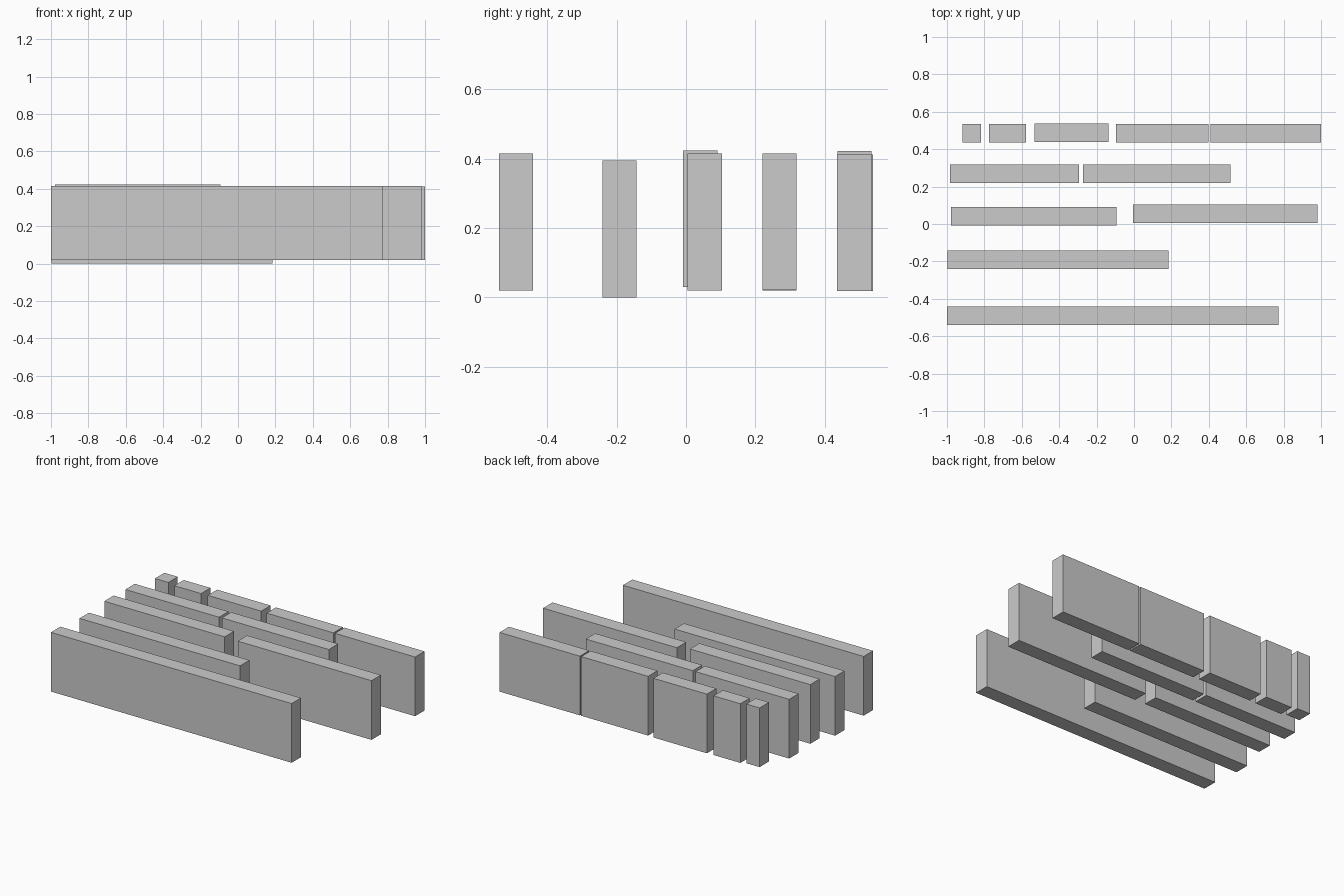
import bpy

U = 0.0985          # one counting unit
HEIGHT = 4 * U      # every bar is four units tall

# (length in units, left x, centre y, bottom z)
BARS = [
    (18, -1.000, -0.490, 0.020),
    (12, -0.998, -0.192, 0.000),
    (9, -0.979, 0.041, 0.030),
    (10, -0.005, 0.054, 0.020),
    (7, -0.983, 0.269, 0.020),
    (8, -0.273, 0.269, 0.021),
    (1, -0.917, 0.486, 0.028),
    (2, -0.775, 0.486, 0.018),
    (4, -0.531, 0.489, 0.018),
    (5, -0.095, 0.485, 0.018),
    (6, 0.408, 0.485, 0.018),
]


def counting_bar(units, left, y, bottom):
    length = units * U
    bpy.ops.mesh.primitive_cube_add(
        size=1, location=(left + length / 2, y, bottom + HEIGHT / 2))
    bar = bpy.context.object
    bar.name = f"counting_bar_{units}"
    bar.scale = (length, U, HEIGHT)
    bpy.ops.object.transform_apply(location=False, rotation=False, scale=True)


# Rows of upright bars, longest at the front
for spec in BARS:
    counting_bar(*spec)
